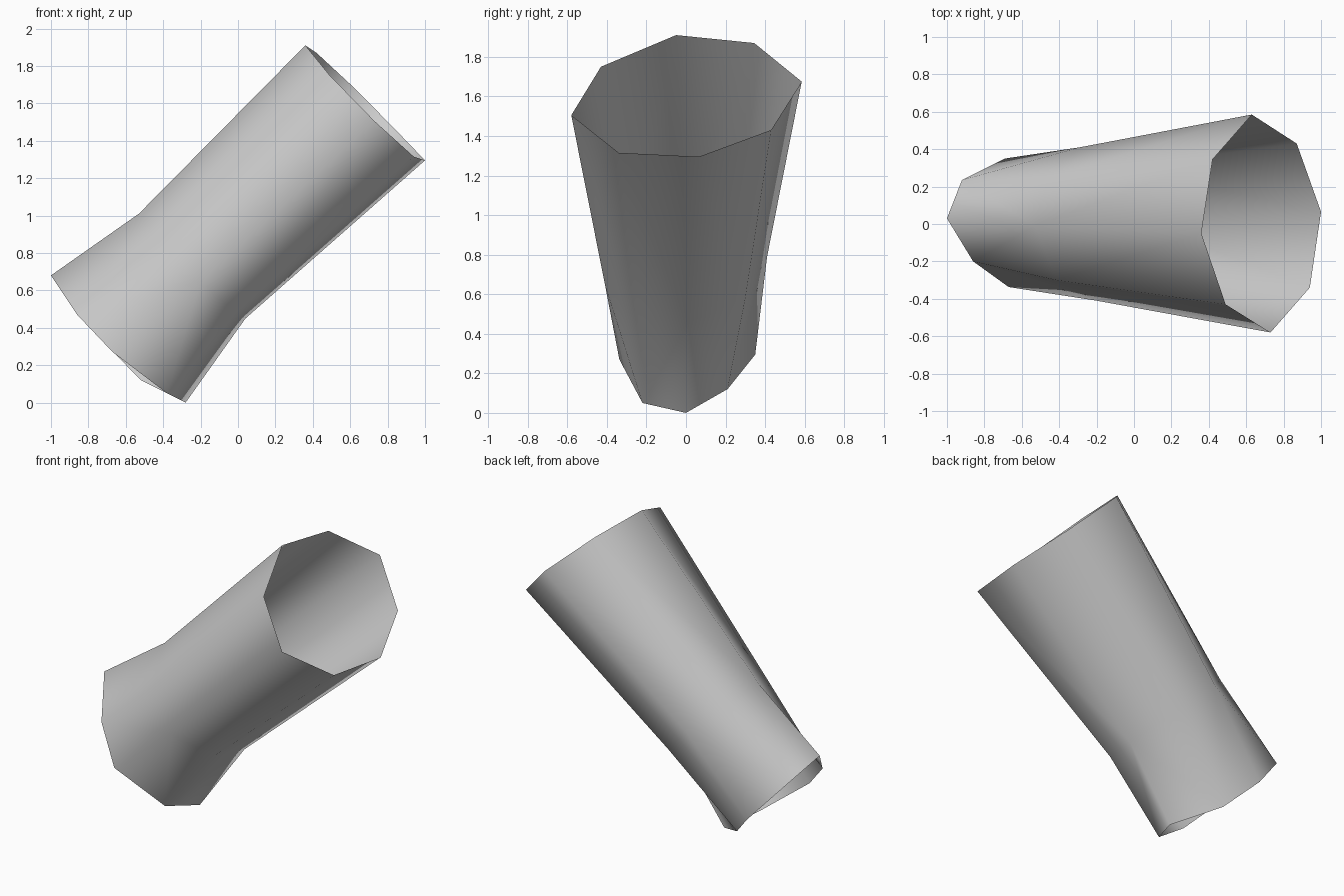
import bpy, bmesh

if "Cube" in bpy.data.objects:
    bpy.data.objects.remove(bpy.data.objects["Cube"])

# Three eight-point rings of the open tube: narrow end, waist, wide mouth
RINGS = [
    [(-1.0, .03, .68), (-.92, .235, .56), (-.69, .35, .295), (-.52, .21, .12),
     (-.28, 0, 0), (-.38, -.22, .05), (-.67, -.337, .27), (-.86, -.20, .47)],
    [(-.53, -.01, 1.01), (-.475, .24, .97), (-.29, .41, .79), (-.08, .30, .58),
     (.04, .01, .45), (-.015, -.24, .48), (-.20, -.41, .65), (-.415, -.30, .86)],
    [(.36, -.05, 1.91), (.42, .345, 1.87), (.63, .585, 1.675), (.87, .43, 1.43),
     (1.0, .065, 1.295), (.94, -.34, 1.315), (.73, -.58, 1.505), (.49, -.43, 1.75)],
]

bm = bmesh.new()
low, mid, top = [[bm.verts.new(p) for p in ring] for ring in RINGS]
for i in range(8):
    j = (i + 1) % 8
    # Long upper sleeve
    bm.faces.new((mid[i], top[i], top[j], mid[j]))
    # Flared lower sleeve, split along alternating diagonals
    if i % 2 == 0:
        bm.faces.new((low[i], mid[i], low[j]))
        bm.faces.new((mid[i], mid[j], low[j]))
    else:
        bm.faces.new((low[i], mid[i], mid[j]))
        bm.faces.new((low[i], mid[j], low[j]))
bmesh.ops.recalc_face_normals(bm, faces=bm.faces[:])
for f in bm.faces:
    f.smooth = True
mesh = bpy.data.meshes.new("open_tube")
bm.to_mesh(mesh)
bm.free()

# Plain grey surface
grey = bpy.data.materials.new("grey")
grey.diffuse_color = (.6, .6, .6, 1)
grey.use_nodes = True
grey.node_tree.nodes["Principled BSDF"].inputs["Base Color"].default_value = grey.diffuse_color
mesh.materials.append(grey)
tube = bpy.data.objects.new("open_tube", mesh)
bpy.context.collection.objects.link(tube)
